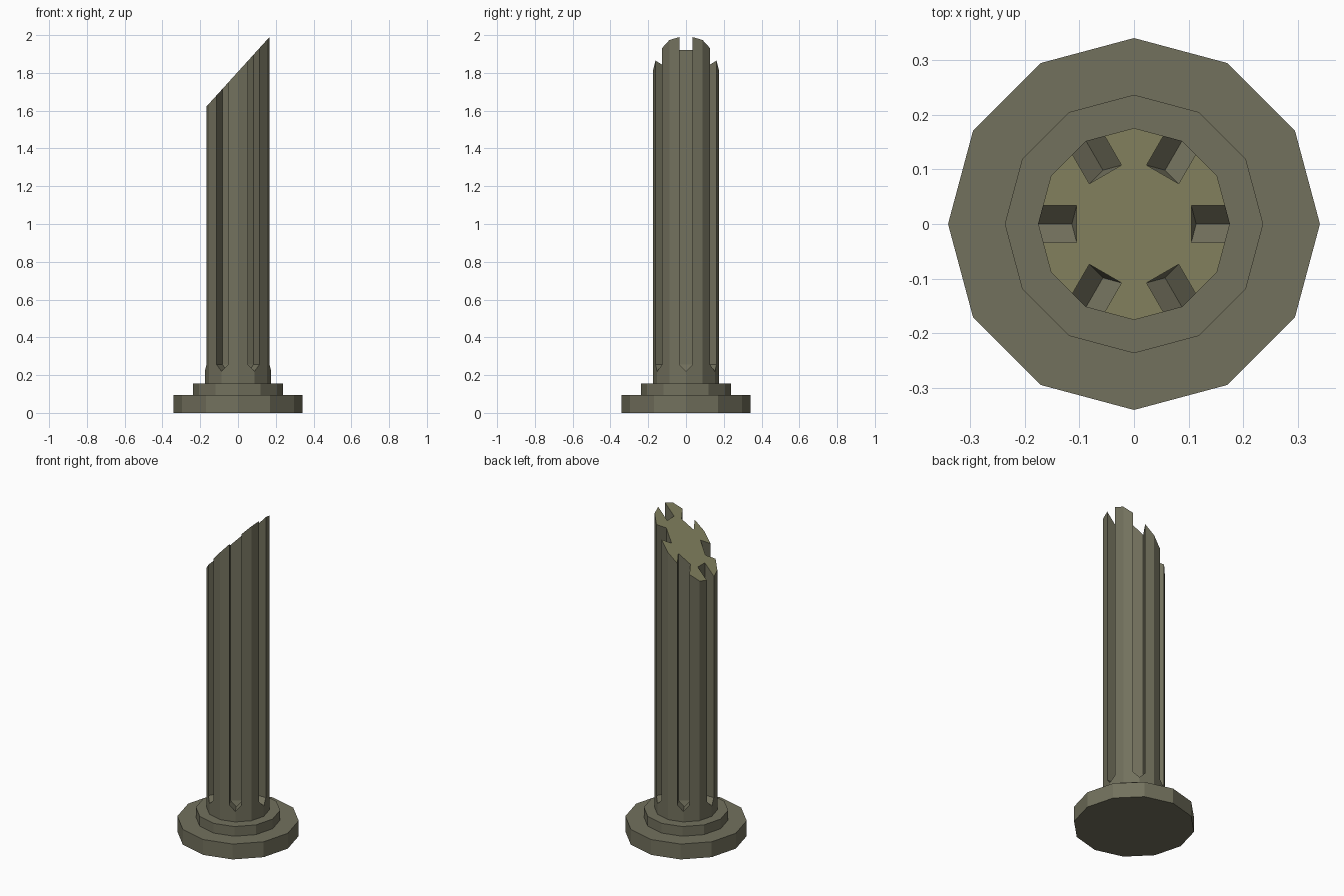
import bpy, bmesh, math
from mathutils import Matrix, Vector

if "Cube" in bpy.data.objects:
    bpy.data.objects.remove(bpy.data.objects["Cube"])

SIDES = 12


def material(name, color):
    m = bpy.data.materials.new(name)
    m.diffuse_color = (*color, 1)
    m.use_nodes = True
    m.node_tree.nodes["Principled BSDF"].inputs["Base Color"].default_value = m.diffuse_color
    return m


stone = material("weathered_stone", (0.17, 0.165, 0.11))
fresh = material("broken_stone", (0.28, 0.27, 0.14))


def make_object(name, bm, *mats):
    bmesh.ops.recalc_face_normals(bm, faces=bm.faces[:])
    mesh = bpy.data.meshes.new(name)
    bm.to_mesh(mesh)
    bm.free()
    for m in mats:
        mesh.materials.append(m)
    ob = bpy.data.objects.new(name, mesh)
    bpy.context.collection.objects.link(ob)
    return ob


def drum(radius, z0, z1):
    bm = bmesh.new()
    bmesh.ops.create_cone(bm, cap_ends=True, segments=SIDES, radius1=radius, radius2=radius,
                          depth=z1 - z0, matrix=Matrix.Translation((0, 0, (z0 + z1) / 2)))
    return bm


# Stepped base
make_object("plinth", drum(0.341, 0, 0.095), stone)
make_object("base_ring", drum(0.237, 0.095, 0.155), stone)

# Shaft, sliced off at a slant with a paler broken face
bm = drum(0.176, 0.155, 2.2)
bmesh.ops.bisect_plane(bm, geom=bm.verts[:] + bm.edges[:] + bm.faces[:],
                       plane_co=(0, 0, 1.806), plane_no=Vector((-0.194, 0, 0.176)).normalized(),
                       clear_outer=True)
rim = [e for e in bm.edges if e.is_boundary]
for f in bmesh.ops.contextual_create(bm, geom=rim)["faces"]:
    f.material_index = 1
shaft = make_object("broken_shaft", bm, stone, fresh)

# Six flutes with pointed lower ends; inner wall leans outward at the tip
bm = bmesh.new()
inner = [(-0.034, 0.105, 2.3), (-0.034, 0.105, 0.255), (0, 0.114, 0.22),
         (0.034, 0.105, 0.255), (0.034, 0.105, 2.3)]
for i in range(6):
    rot = Matrix.Rotation(math.radians(30 + 60 * i), 3, 'Z')
    a = [bm.verts.new(rot @ Vector(p)) for p in inner]
    b = [bm.verts.new(rot @ Vector((p[0], 0.25, p[2]))) for p in inner]
    for k in range(5):
        n = (k + 1) % 5
        bm.faces.new((a[k], a[n], b[n], b[k]))
    bm.faces.new((a[0], a[1], a[3], a[4]))
    bm.faces.new((a[1], a[2], a[3]))
    # split the bottom boundary consistently on the outer side
    bm.faces.new(b[::-1])
cutter = make_object("flute_cutter", bm, stone)
cutter.hide_render = True

mod = shaft.modifiers.new("flutes", 'BOOLEAN')
mod.operation = 'DIFFERENCE'
mod.solver = 'EXACT'
mod.object = cutter
bpy.context.view_layer.objects.active = shaft
bpy.ops.object.modifier_apply(modifier=mod.name)
bpy.data.objects.remove(cutter)
